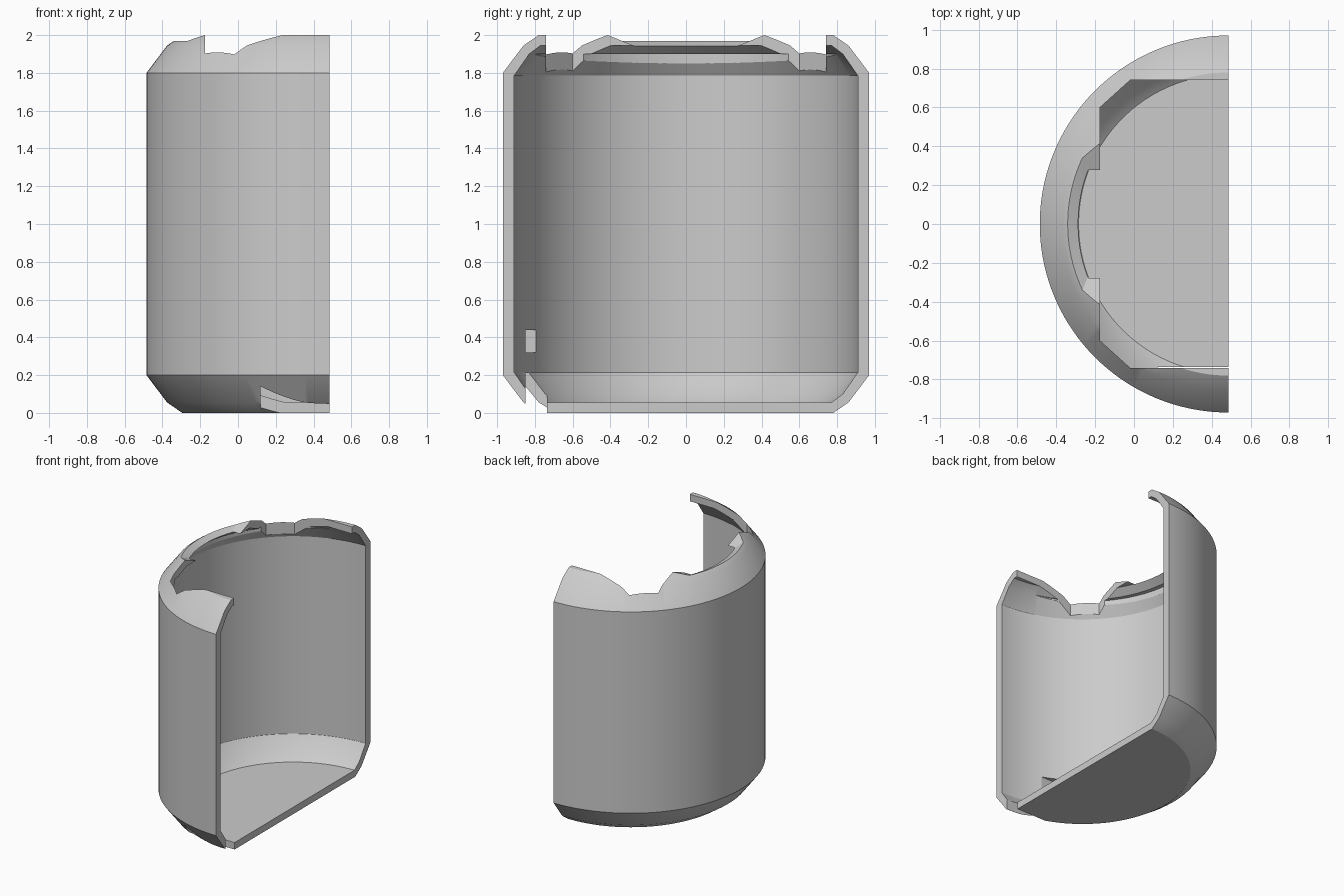
import bpy, bmesh
from math import sin, cos, pi, asin, radians

cube = bpy.data.objects.get("Cube")
if cube:
    bpy.data.objects.remove(cube, do_unlink=True)

AXIS_X = 0.485      # the revolve axis lies on the open cut plane
SEGMENTS = 72

grey = bpy.data.materials.new("light grey")
grey.use_nodes = True
grey.diffuse_color = (0.6, 0.6, 0.6, 1)
grey.node_tree.nodes["Principled BSDF"].inputs["Base Color"].default_value = (0.6, 0.6, 0.6, 1)


def make_object(name, bm):
    bmesh.ops.remove_doubles(bm, verts=bm.verts, dist=1e-5)
    bmesh.ops.recalc_face_normals(bm, faces=bm.faces)
    mesh = bpy.data.meshes.new(name)
    bm.to_mesh(mesh)
    bm.free()
    obj = bpy.data.objects.new(name, mesh)
    bpy.context.collection.objects.link(obj)
    return obj


def loft(name, sections):
    """Capped solid through rings of equal length."""
    bm = bmesh.new()
    rings = [[bm.verts.new(p) for p in ring] for ring in sections]
    n = len(rings[0])
    for a, b in zip(rings, rings[1:]):
        for i in range(n):
            j = (i + 1) % n
            quad = [a[i], a[j], b[j], b[i]]
            unique = []
            for v in quad:
                if all((v.co - u.co).length > 1e-6 for u in unique):
                    unique.append(v)
            if len(unique) > 2:
                bm.faces.new(unique)
    bm.faces.new(rings[0])
    bm.faces.new(rings[-1])
    return make_object(name, bm)


def prism(name, outline, z0, z1):
    return loft(name, [[(x, y, z) for x, y in outline] for z in (z0, z1)])


def box(name, x0, x1, y0, y1, z0, z1):
    return prism(name, [(x0, y0), (x1, y0), (x1, y1), (x0, y1)], z0, z1)


def cut(target, cutter):
    cutter.hide_render = True
    mod = target.modifiers.new("cut", "BOOLEAN")
    mod.operation = "DIFFERENCE"
    mod.solver = "EXACT"
    mod.object = cutter
    bpy.context.view_layer.objects.active = target
    bpy.ops.object.modifier_apply(modifier=mod.name)
    bpy.data.objects.remove(cutter, do_unlink=True)


# Half shell: closed wall profile (radius, height) revolved half a turn
profile = [(0, 0), (0.78, 0), (0.86, 0.055), (0.97, 0.2), (0.97, 1.8),
           (0.86, 1.945), (0.78, 2), (0.6, 2), (0.6, 1.945), (0.77, 1.945),
           (0.83, 1.9), (0.91, 1.785), (0.91, 0.215), (0.83, 0.1),
           (0.77, 0.055), (0, 0.055)]
angles = [pi * i / SEGMENTS for i in range(SEGMENTS + 1)]
shell = loft("half_container_shell",
             [[(AXIS_X - r * sin(a), r * cos(a), z) for r, z in profile] for a in angles])

# Shallow seat under the rim, shifted away from the cut plane
seat = [(AXIS_X - 0.045 + 0.82 * cos(2 * a), 0.82 * sin(2 * a)) for a in angles[:-1]]
cut(shell, prism("rim_seat_cutter", seat, 1.7, 1.9))

# Main top opening with chamfered corners
half = [(1, 0.74), (-0.02, 0.74), (-0.175, 0.6)]
opening = half + [(x, -y) for x, y in reversed(half)]
cut(shell, prism("top_opening_cutter", opening, 1.6, 2.2))


# Flared notch in the middle of the rim
def notch_ring(radius, width, z, steps=24):
    limit = asin(width / radius)
    arc = [limit * (1 - 2 * i / steps) for i in range(steps + 1)]
    ring = [(AXIS_X - radius * cos(a), radius * sin(a), z) for a in arc]
    return ring + [(-0.1, -width, z), (-0.1, width, z)]


cut(shell, loft("rim_notch_cutter", [notch_ring(0.77, 0.27, 1.88),
                                     notch_ring(0.77, 0.27, 1.942),
                                     notch_ring(1.11, 0.664, 2.1)]))

# Slot through the bottom front edge, and a small pocket above it
cut(shell, box("bottom_slot_cutter", 0.12, 1, -0.85, -0.735, -0.1, 0.215))
cut(shell, box("wall_pocket_cutter", 0.04, 0.4, -0.85, -0.735, 0.32, 0.44))

shell.data.materials.clear()
shell.data.materials.append(grey)
for poly in shell.data.polygons:
    poly.material_index = 0

bpy.ops.object.select_all(action="DESELECT")
shell.select_set(True)
bpy.context.view_layer.objects.active = shell
bpy.ops.object.shade_smooth_by_angle(angle=radians(20))
